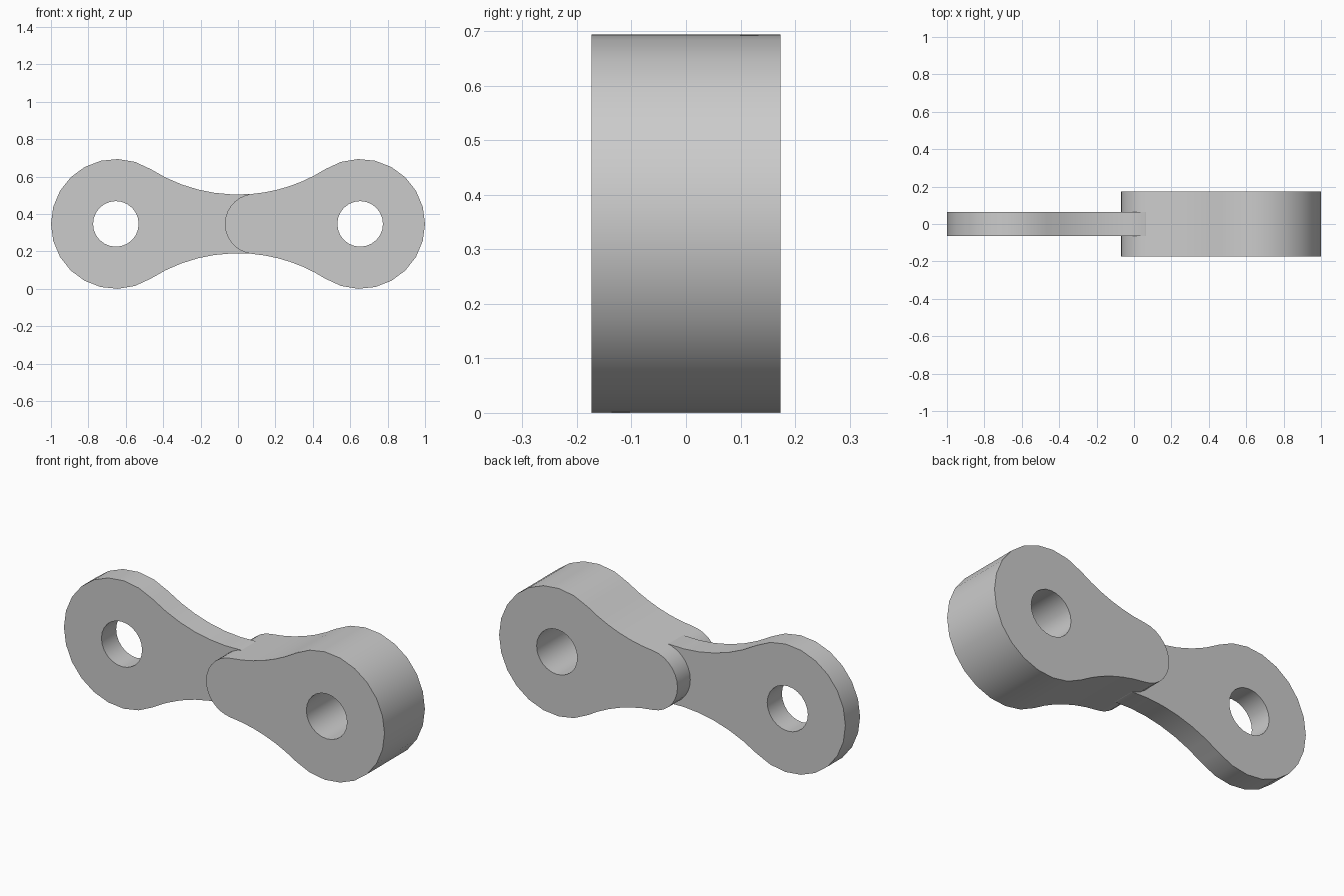
import bpy
import bmesh
from math import atan2, cos, sin, pi, hypot, sqrt, asin

default = bpy.data.objects.get("Cube")
if default:
    bpy.data.objects.remove(default, do_unlink=True)

MID_Z = 0.347        # height of the link axis
EYE_X = 0.653        # distance of each eye from the middle
EYE_R = 0.347
HOLE_R = 0.122
WAIST = 0.157        # half height at the middle
# Radius of the waist curve, tangent to both eyes
CURVE_R = (EYE_X**2 + WAIST**2 - EYE_R**2) / (2 * (EYE_R - WAIST))
CURVE_Z = WAIST + CURVE_R

grey = bpy.data.materials.new("light_grey")
grey.use_nodes = True
colour = (0.6, 0.6, 0.6, 1)
grey.diffuse_color = colour
grey.node_tree.nodes["Principled BSDF"].inputs["Base Color"].default_value = colour


def arc(cx, cz, r, start, end, steps):
    return [(cx + r * cos(start + (end - start) * i / steps),
             cz + r * sin(start + (end - start) * i / steps))
            for i in range(steps + 1)]


def extrude(name, outline, half_width):
    """Solid from an x-z outline, extruded symmetrically along y."""
    bm = bmesh.new()
    face = bm.faces.new([bm.verts.new((x, -half_width, z + MID_Z)) for x, z in outline])
    moved = bmesh.ops.extrude_face_region(bm, geom=[face])["geom"]
    verts = [v for v in moved if isinstance(v, bmesh.types.BMVert)]
    bmesh.ops.translate(bm, verts=verts, vec=(0, 2 * half_width, 0))
    bmesh.ops.recalc_face_normals(bm, faces=bm.faces)
    mesh = bpy.data.meshes.new(name)
    bm.to_mesh(mesh)
    bm.free()
    mesh.materials.append(grey)
    obj = bpy.data.objects.new(name, mesh)
    bpy.context.collection.objects.link(obj)
    return obj


def boolean(target, other, operation):
    mod = target.modifiers.new(operation.lower(), "BOOLEAN")
    mod.operation = operation
    mod.solver = "EXACT"
    mod.object = other
    bpy.context.view_layer.objects.active = target
    bpy.ops.object.modifier_apply(modifier=mod.name)
    bpy.data.objects.remove(other, do_unlink=True)


def link_outline(inner_x, tip):
    """Eye and upper waist curve, the tip, then the lower waist curve."""
    tangent = atan2(CURVE_Z, -EYE_X)
    eye = arc(EYE_X, 0, EYE_R, -tangent, tangent, 16)
    waist = arc(0, CURVE_Z, CURVE_R, tangent - pi,
                -pi / 2 + asin(inner_x / CURVE_R), 6)[1:]
    lower = [(x, -z) for x, z in reversed(waist)]
    return eye + waist + tip + lower


def make_link(name, outline, half_width, side):
    link = extrude(name, [(side * x, z) for x, z in outline], half_width)
    hole = extrude("hole_cutter", arc(side * EYE_X, 0, HOLE_R, 0, 2 * pi, 24)[:-1], 0.4)
    hole.hide_render = True
    boolean(link, hole, "DIFFERENCE")
    return link


# Thick link, its rounded tip tangent to the waist curve
reach = 0.07
tip_x = (CURVE_Z**2 - (CURVE_R + reach)**2) / (2 * (CURVE_R + reach))
tip_r = tip_x + reach
turn = atan2(CURVE_Z, -tip_x)
join_x = tip_x + tip_r * cos(turn)
round_tip = arc(tip_x, 0, tip_r, turn, 2 * pi - turn, 14)[1:-1]
chain_link = make_link("chain_link", link_outline(join_x, round_tip), 0.173, 1)

# Thin link, its end buried in the thick one
buried = [(-0.2, 0.1), (-0.2, -0.1)]
thin_link = make_link("thin_link", link_outline(-0.06, buried), 0.063, -1)
boolean(chain_link, thin_link, "UNION")

bpy.ops.object.select_all(action="DESELECT")
chain_link.select_set(True)
bpy.context.view_layer.objects.active = chain_link
bpy.ops.object.shade_smooth_by_angle(angle=pi / 6)
